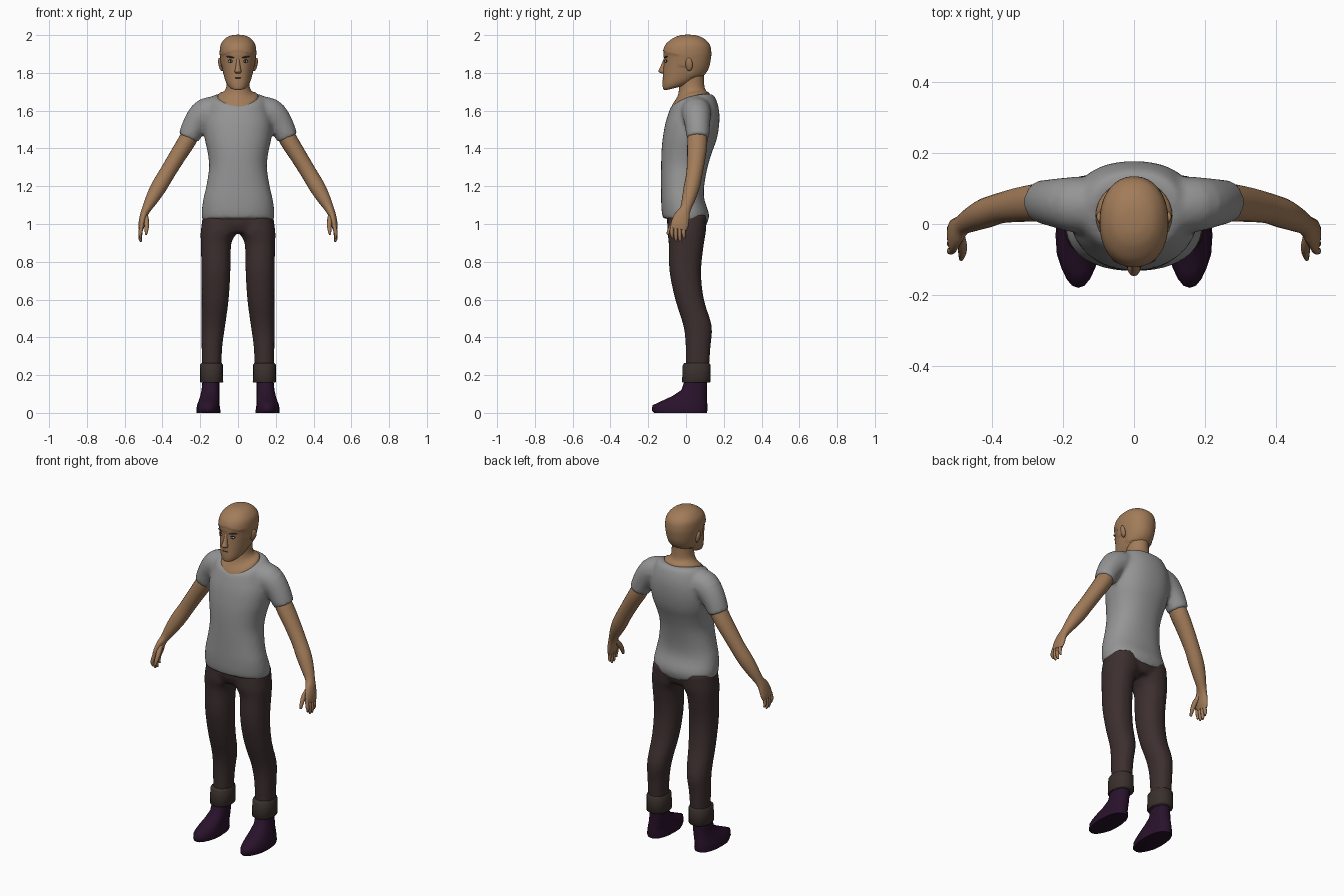
import bpy, bmesh
from math import cos, sin, pi, radians
from mathutils import Vector, Matrix

cube = bpy.data.objects.get("Cube")
if cube:
    bpy.data.objects.remove(cube)


def material(name, r, g, b):
    m = bpy.data.materials.new(name)
    m.use_nodes = True
    m.diffuse_color = (r, g, b, 1)
    bsdf = m.node_tree.nodes["Principled BSDF"]
    bsdf.inputs["Base Color"].default_value = (r, g, b, 1)
    bsdf.inputs["Roughness"].default_value = 0.9
    return m


SKIN = material("skin", 0.36, 0.20, 0.10)
HAIR = material("brown hair", 0.045, 0.027, 0.028)
STUBBLE = material("stubble", 0.16, 0.09, 0.05)
SHIRT = material("grey cloth", 0.30, 0.30, 0.30)
TROUSERS = material("brown cloth", 0.046, 0.028, 0.028)
CUFF = material("cuff cloth", 0.042, 0.030, 0.026)
SHOE = material("purple leather", 0.022, 0.006, 0.024)
WHITE = material("eye white", 0.35, 0.37, 0.40)
DARK = material("eye dark", 0.015, 0.010, 0.010)


def smooth_rings(rings, sub):
    """Catmull-Rom interpolation between rings."""
    if sub < 2:
        return rings
    out = []
    for i in range(len(rings) - 1):
        a, b, c, d = (rings[min(max(k, 0), len(rings) - 1)] for k in range(i - 1, i + 3))
        for s in range(sub):
            t = s / sub
            out.append(tuple(q + t / 2 * ((r - p) + t * ((2 * p - 5 * q + 4 * r - w)
                       + t * (3 * (q - r) + w - p))) for p, q, r, w in zip(a, b, c, d)))
    return out + [rings[-1]]


def flat(z, front, back, rx, cx=0, tilt=0, saddle=0):
    """Level ring, given by its front and back edges."""
    return (cx, (front + back) / 2, z, rx, (back - front) / 2, tilt, saddle)


def loft(bm, rings, n=24, p=2.0, sub=3, side=1, path=False):
    """Skin a row of oval rings; path rings turn to follow their centre line."""
    rings = smooth_rings(rings, sub)
    loops = []
    for i, r in enumerate(rings):
        c, across, deep, tilt, saddle = Vector(r[:3]), Vector((1, 0, 0)), Vector((0, 1, 0)), 0, 0
        if path:
            along = Vector(rings[min(i + 1, len(rings) - 1)][:3]) - Vector(rings[max(i - 1, 0)][:3])
            along.normalize()
            deep = (deep - along * along.y).normalized()
            across = deep.cross(along)
        else:
            tilt, saddle = r[5], r[6]
        loop = []
        for k in range(n):
            ca, sa = cos(2 * pi * k / n), sin(2 * pi * k / n)
            u = abs(ca) ** (2 / p) * (1 if ca > 0 else -1)
            v = abs(sa) ** (2 / p) * (1 if sa > 0 else -1)
            co = c + across * (u * r[3]) + deep * (v * r[4])
            co.z += tilt * v + saddle * u * u
            co.x *= side
            loop.append(bm.verts.new(co))
        loops.append(loop)
    for a, b in zip(loops, loops[1:]):
        for k in range(n):
            bm.faces.new((a[k], a[(k + 1) % n], b[(k + 1) % n], b[k]))
    bm.faces.new(loops[0])
    bm.faces.new(loops[-1])


def finish(bm, name, mats, voxel=0, angle=50):
    bmesh.ops.recalc_face_normals(bm, faces=bm.faces)
    mesh = bpy.data.meshes.new(name)
    bm.to_mesh(mesh)
    bm.free()
    ob = bpy.data.objects.new(name, mesh)
    bpy.context.collection.objects.link(ob)
    if voxel:  # fuse overlapping parts into one soft skin
        rem = ob.modifiers.new("fuse", 'REMESH')
        rem.mode, rem.voxel_size = 'VOXEL', voxel
        sm = ob.modifiers.new("soften", 'SMOOTH')
        sm.factor, sm.iterations = 0.5, 6
        dg = bpy.context.evaluated_depsgraph_get()
        fused = bpy.data.meshes.new_from_object(ob.evaluated_get(dg))
        ob.modifiers.clear()
        ob.data = fused
        fused.name = name
    ob.data.materials.clear()
    for m in mats:
        ob.data.materials.append(m)
    ob.data.polygons.foreach_set("use_smooth", [True] * len(ob.data.polygons))
    ob.data.set_sharp_from_angle(angle=radians(angle))
    return ob


def blob(name, mat, loc, size, roll=0, yaw=0):
    """Stretched ball for small features."""
    bm = bmesh.new()
    turn = Matrix.Rotation(yaw, 4, 'Z') @ Matrix.Rotation(roll, 4, 'Y')
    bmesh.ops.create_uvsphere(bm, u_segments=14, v_segments=8, radius=1,
                              matrix=Matrix.Translation(loc) @ turn @ Matrix.Diagonal((*size, 1)))
    return finish(bm, name, [mat])


# Shirt: body and both sleeves fused
bm = bmesh.new()
loft(bm, [flat(1.015, -.122, .112, .188, tilt=-.015), flat(1.06, -.129, .122, .193, tilt=-.008),
          flat(1.13, -.132, .097, .184), flat(1.2, -.132, .096, .168), flat(1.3, -.132, .114, .153),
          flat(1.38, -.13, .138, .161), flat(1.45, -.124, .163, .176), flat(1.53, -.11, .176, .182),
          flat(1.6, -.092, .174, .168, tilt=.01), flat(1.645, -.082, .152, .143, tilt=.03, saddle=.02),
          flat(1.655, -.08, .128, .112, tilt=.032, saddle=.022)], n=40, p=2.25)
for s in (1, -1):
    loft(bm, [(.09, .05, 1.605, .072, .08), (.17, .055, 1.588, .079, .078),
              (.225, .06, 1.53, .067, .068), (.263, .063, 1.455, .056, .06)], side=s, path=True)
finish(bm, "shirt", [SHIRT], voxel=.011)

# Trousers: hips and both legs fused
bm = bmesh.new()
loft(bm, [flat(1.06, -.1, .1, .17), flat(1, -.1, .11, .185), flat(.955, -.08, .09, .16)], n=32)
for s in (1, -1):
    loft(bm, [flat(1.05, -.095, .11, .09, .095), flat(.96, -.1, .106, .098, .1),
              flat(.9, -.092, .096, .081, .116), flat(.75, -.088, .08, .077, .117),
              flat(.6, -.057, .095, .072, .121), flat(.46, -.014, .137, .063, .131),
              flat(.35, -.002, .13, .055, .138), flat(.2, 0, .12, .05, .14)], p=2.2, side=s)
finish(bm, "trousers", [TROUSERS], voxel=.011)

for s, label in ((1, "left"), (-1, "right")):
    # Rolled cuff
    bm = bmesh.new()
    loft(bm, [flat(.16, -.018, .126, .058, .14), flat(.165, -.022, .131, .062, .14),
              flat(.255, -.018, .131, .06, .14), flat(.263, -.01, .124, .054, .14)],
         n=18, p=2.3, sub=1, side=s)
    finish(bm, label + "_cuff", [CUFF])

    # Shoe
    bm = bmesh.new()
    loft(bm, [flat(0, -.17, .11, .063, .157), flat(.012, -.18, .113, .064, .157),
              flat(.04, -.178, .113, .06, .157), flat(.06, -.135, .112, .056, .154),
              flat(.09, -.07, .11, .051, .149), flat(.12, -.025, .11, .047, .146),
              flat(.18, -.005, .113, .044, .143)], n=20, p=2.3, sub=1, side=s)
    for v in bm.verts:  # splay and taper the toe
        if v.co.y < -.08:
            k = (-.08 - v.co.y) / .1
            v.co.x = s * (.157 + (abs(v.co.x) - .157) * (1 - .25 * k))
    finish(bm, label + "_shoe", [SHOE], angle=60)

    # Arm and palm
    bm = bmesh.new()
    loft(bm, [(.22, .06, 1.53, .043, .048), (.27, .06, 1.44, .047, .053), (.32, .055, 1.36, .044, .049),
              (.375, .045, 1.27, .042, .043), (.42, .03, 1.195, .042, .042),
              (.457, .013, 1.13, .034, .035), (.484, -.003, 1.08, .024, .029),
              (.499, -.02, 1.045, .02, .04), (.509, -.033, 1.0, .018, .047),
              (.514, -.038, .972, .012, .042)], n=20, side=s, path=True)
    # Fingers
    for k, tip in enumerate((.925, .908, .906, .922)):
        y = -.07 + k * .021
        loft(bm, [(.508, y, 1.0, .010, .010), (.515, y - .006, .965, .011, .0105),
                  (.518, y - .005, tip + .02, .0095, .0095), (.514, y - .002, tip, .005, .005)],
             n=8, sub=2, side=s, path=True)
    # Thumb
    loft(bm, [(.493, -.025, 1.05, .015, .015), (.484, -.06, 1.012, .014, .015),
              (.484, -.084, .975, .011, .012), (.487, -.098, .945, .006, .007)],
         n=8, sub=2, side=s, path=True)
    finish(bm, label + "_arm", [SKIN], angle=70)

    # Ear
    blob(label + "_ear", SKIN, (s * .092, .016, 1.845), (.011, .02, .036), s * .2, s * -.3)

# Neck
bm = bmesh.new()
loft(bm, [flat(1.61, -.08, .12, .108, tilt=.03, saddle=.02),
          flat(1.657, -.077, .124, .107, tilt=.034, saddle=.024),
          flat(1.69, -.045, .108, .077, tilt=.014, saddle=.01),
          flat(1.73, -.036, .097, .061), flat(1.8, -.04, .095, .058)], n=32)
finish(bm, "neck", [SKIN], angle=80)

# Head, with hair and stubble chosen by region
bm = bmesh.new()
loft(bm, [flat(1.722, -.1, 0, .025, tilt=.012), flat(1.73, -.119, .03, .048, tilt=.018),
          flat(1.755, -.124, .07, .065, tilt=.018), flat(1.79, -.122, .1, .076, tilt=.008),
          flat(1.83, -.119, .118, .084), flat(1.87, -.117, .127, .09), flat(1.91, -.119, .13, .093),
          flat(1.95, -.103, .121, .087), flat(1.98, -.067, .09, .064),
          flat(1.994, -.033, .055, .036), flat(1.998, -.003, .022, .008)], n=64, p=2.15, sub=6)
bmesh.ops.recalc_face_normals(bm, faces=bm.faces)
bm.normal_update()
hair_verts = set()
for f in bm.faces:
    x, y, z = f.calc_center_median()
    x = abs(x)
    if y > .03:
        line = 1.785
    elif y > -.03:
        line = 1.835
    else:
        line = 1.918 - .35 * max(0, x - .03) + .004 * sin(x * 260)
    jaw = 1.752 + max(0, x - .025) * .85
    if z > line:
        f.material_index = 1
        hair_verts.update(f.verts)
    elif y < 0 and (z < jaw or (z < 1.793 and x < .034 and (z > 1.78 or x > .022))):
        f.material_index = 2
for v in hair_verts:  # hair stands slightly proud
    v.co += v.normal * .004
head = finish(bm, "head", [SKIN, HAIR, STUBBLE], angle=70)
bpy.context.view_layer.update()


def on_face(x, z, out=0.0):
    hit, loc, normal, index = head.ray_cast(Vector((x, -1, z)), Vector((0, 1, 0)))
    return Vector((x, (loc.y if hit else -.11) - out, z))


# Nose
bm = bmesh.new()
loft(bm, [(0, -.108, 1.88, .010, .008, 0, 0), (0, -.114, 1.855, .010, .012, 0, 0),
          (0, -.121, 1.825, .014, .018, 0, 0), (0, -.125, 1.808, .018, .022, 0, 0),
          (0, -.118, 1.797, .013, .013, 0, 0)], n=12)
finish(bm, "nose", [SKIN], angle=80)

# Mouth, eyes and brows
blob("mouth", DARK, on_face(0, 1.773), (.020, .003, .002))
for s, label in ((1, "left"), (-1, "right")):
    turn = s * .35
    blob(label + "_eye_rim", DARK, on_face(s * .039, 1.862), (.017, .003, .0085), s * -.05, turn)
    blob(label + "_eye", WHITE, on_face(s * .039, 1.861, .001), (.013, .004, .006), 0, turn)
    blob(label + "_iris", DARK, on_face(s * .038, 1.861, .003), (.005, .003, .0055), 0, turn)
    blob(label + "_brow", HAIR, on_face(s * .041, 1.884), (.023, .005, .0045), s * -.12, turn)
